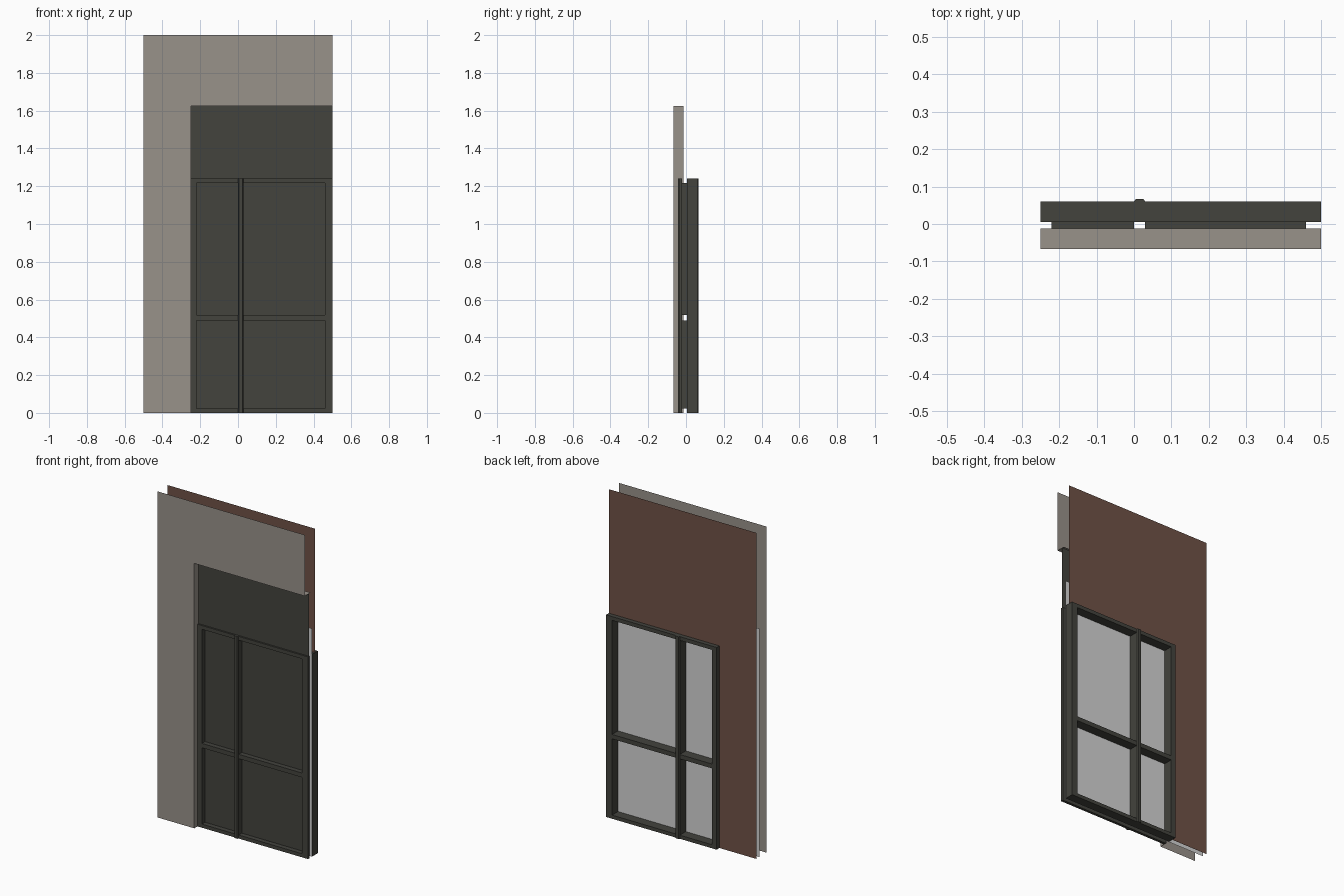
import bpy, bmesh

if "Cube" in bpy.data.objects:
    bpy.data.objects.remove(bpy.data.objects["Cube"])


def material(name, rgb):
    m = bpy.data.materials.new(name)
    lin = [((c / 255 + 0.055) / 1.055) ** 2.4 for c in rgb]
    m.diffuse_color = (*lin, 1)
    m.use_nodes = True
    m.node_tree.nodes["Principled BSDF"].inputs["Base Color"].default_value = m.diffuse_color
    return m


STONE = material("warm_grey_wall", (153, 146, 138))
BRICK = material("brown_wall", (112, 82, 71))
DARK = material("dark_frame", (67, 67, 61))
PALE = material("pale_grey_sheet", (212, 212, 212))


def finish(name, bm, mat):
    mesh = bpy.data.meshes.new(name)
    bm.to_mesh(mesh)
    bm.free()
    mesh.materials.append(mat)
    ob = bpy.data.objects.new(name, mesh)
    bpy.context.collection.objects.link(ob)
    return ob


def lattice(name, xs, zs, holes, y, depth, mat):
    """Upright plate made of grid cells, with some cells left open."""
    bm = bmesh.new()
    vs = [[bm.verts.new((x, y, z)) for z in zs] for x in xs]
    for i in range(len(xs) - 1):
        for j in range(len(zs) - 1):
            if (i, j) not in holes:
                bm.faces.new((vs[i][j], vs[i + 1][j], vs[i + 1][j + 1], vs[i][j + 1]))
    bmesh.ops.delete(bm, geom=[v for v in bm.verts if not v.link_faces], context='VERTS')
    if depth:
        out = bmesh.ops.extrude_face_region(bm, geom=bm.faces[:], use_keep_orig=True)
        moved = [g for g in out["geom"] if isinstance(g, bmesh.types.BMVert)]
        bmesh.ops.translate(bm, verts=moved, vec=(0, depth, 0))
        bmesh.ops.recalc_face_normals(bm, faces=bm.faces[:])
    return finish(name, bm, mat)


def strip(name, path, y0, y1, mat, closed=False):
    """Thin sheet following an (x, z) path, running from y0 to y1."""
    bm = bmesh.new()
    a = [bm.verts.new((x, y0, z)) for x, z in path]
    b = [bm.verts.new((x, y1, z)) for x, z in path]
    n = len(path)
    for i in range(n if closed else n - 1):
        k = (i + 1) % n
        bm.faces.new((a[i], a[k], b[k], b[i]))
    return finish(name, bm, mat)


def ridge(name, x0, x1, y0, y1, top, mat):
    """Tapered raised moulding on a mullion."""
    t = 0.005
    bm = bmesh.new()
    prof = [(x0, y0), (x1, y0), (x1 - t, y1), (x0 + t, y1)]
    f = bm.faces.new([bm.verts.new((x, y, 0)) for x, y in prof])
    out = bmesh.ops.extrude_face_region(bm, geom=[f], use_keep_orig=True)
    bmesh.ops.translate(bm, vec=(0, 0, top),
                        verts=[g for g in out["geom"] if isinstance(g, bmesh.types.BMVert)])
    bmesh.ops.recalc_face_normals(bm, faces=bm.faces[:])
    return finish(name, bm, mat)


L, R = -0.25, 0.5          # opening sides
HEAD, TOP = 1.625, 1.24    # outer opening head, window top
FRONT, BACK = -0.067, 0.033

# Outer and inner wall faces, each with a corner opening
lattice("outer_wall", [-0.5, L, R], [0, HEAD, 2], {(1, 0)}, FRONT, 0, STONE)
lattice("inner_wall", [-0.5, L, R], [0, TOP, 2], {(1, 0)}, BACK, 0, BRICK)
strip("outer_reveal", [(L, 0), (L, HEAD), (R, HEAD)], FRONT, -0.012, STONE)

# Pale sheet in the cavity and dark panel over the window
lattice("cavity_sheet", [-0.5, 0.5], [0, 1.4], set(), 0.002, 0, PALE)
lattice("top_panel", [L, R], [TOP, HEAD], set(), -0.026, 0, DARK)

# Window frames, outside and inside
xs = [L, -0.22, 0, 0.03, 0.46, R]
zs = [0, 0.022, 0.49, 0.517, 1.217, TOP]
holes = {(i, j) for i in (1, 3) for j in (1, 3)}
lattice("outer_frame", xs, zs, holes, -0.036, 0.016, DARK)
lattice("inner_frame", xs, zs, holes, 0.005, 0.055, DARK)
ridge("outer_mullion_ridge", 0, 0.03, -0.036, -0.043, TOP, DARK)
ridge("inner_mullion_ridge", 0, 0.03, 0.06, 0.067, TOP, DARK)

# Pane linings and dark outer panes
for i, j in sorted(holes):
    x0, x1, z0, z1 = xs[i], xs[i + 1], zs[j], zs[j + 1]
    strip(f"pane_lining_{i}_{j}", [(x0, z0), (x1, z0), (x1, z1), (x0, z1)],
          -0.02, 0.005, DARK, closed=True)
    lattice(f"dark_pane_{i}_{j}", [x0, x1], [z0, z1], set(), -0.006, 0, DARK)
